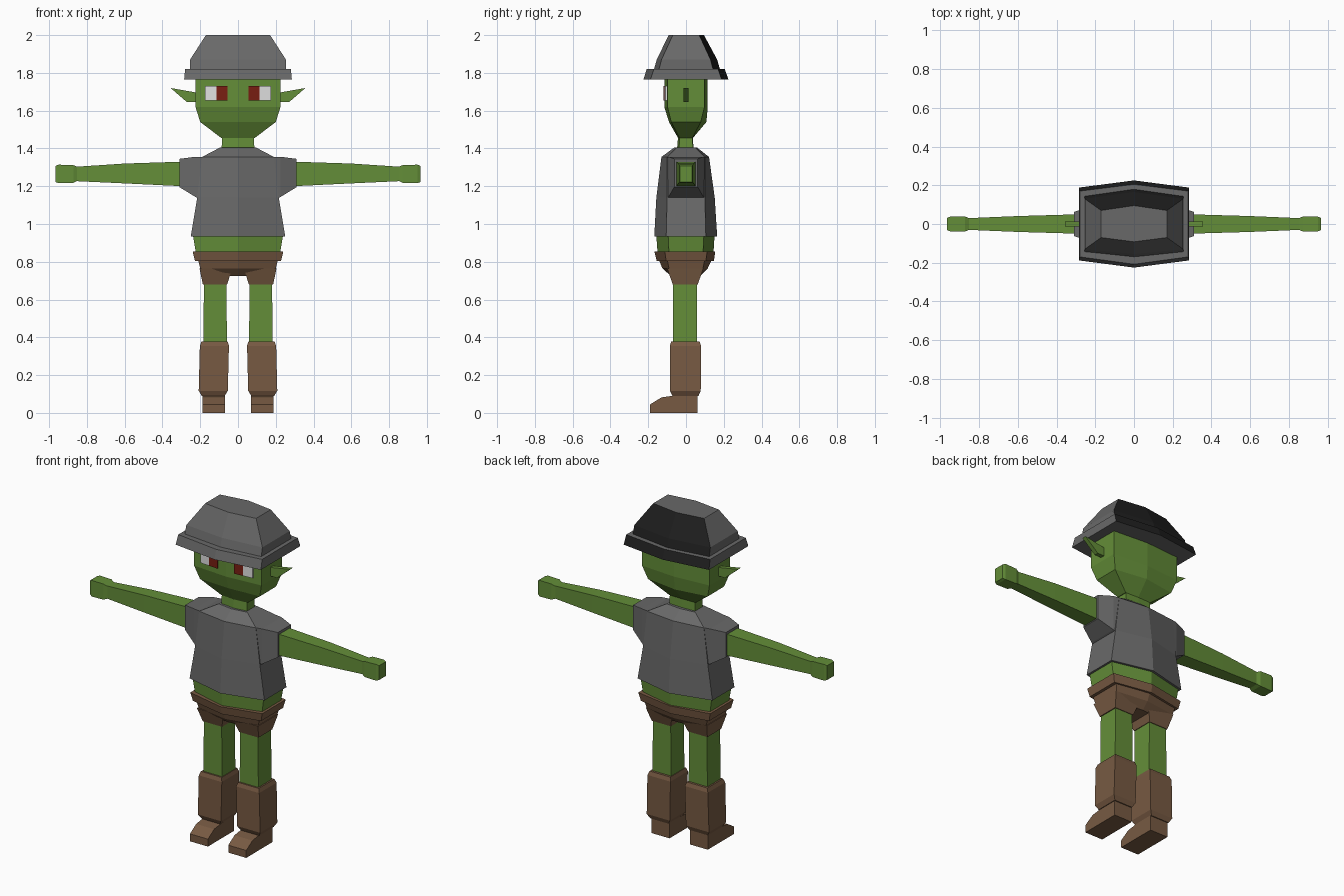
import bpy, bmesh, math
from mathutils import Vector


def material(name, rgb):
    m = bpy.data.materials.new(name)
    m.diffuse_color = (*rgb, 1)
    return m


GREEN = material("green skin", (0.127, 0.270, 0.040))
GREY = material("grey cloth", (0.140, 0.140, 0.140))
BLACK = material("black cloth", (0.014, 0.014, 0.014))
BROWN = material("brown leather", (0.185, 0.102, 0.055))
WHITE = material("eye white", (0.75, 0.75, 0.75))
RED = material("eye red", (0.190, 0.013, 0.006))


def loft(name, rings, mat, back_mat=None):
    """Skin a stack of equal-length point rings and cap both ends."""
    bm = bmesh.new()
    loops = [[bm.verts.new(p) for p in ring] for ring in rings]
    n = len(loops[0])
    for a, b in zip(loops, loops[1:]):
        for i in range(n):
            j = (i + 1) % n
            bm.faces.new((a[i], a[j], b[j], b[i]))
    bm.faces.new(loops[0][::-1])
    bm.faces.new(loops[-1])
    bmesh.ops.recalc_face_normals(bm, faces=bm.faces)
    bm.normal_update()
    if back_mat:
        for f in bm.faces:
            f.material_index = 1 if f.normal.y > 0.3 else 0
    mesh = bpy.data.meshes.new(name)
    bm.to_mesh(mesh)
    bm.free()
    mesh.materials.append(mat)
    if back_mat:
        mesh.materials.append(back_mat)
    ob = bpy.data.objects.new(name, mesh)
    bpy.context.collection.objects.link(ob)
    return ob


def hexring(z, w, front, back, side):
    """Six-sided section: flat sides, pointed middle at front and back."""
    return [(-w, -side, z), (0, -front, z), (w, -side, z),
            (w, side, z), (0, back, z), (-w, side, z)]


def rect_z(z, x0, x1, y0, y1):
    return [(x0, y0, z), (x1, y0, z), (x1, y1, z), (x0, y1, z)]


def rect_x(x, y, z0, z1):
    return [(x, -y, z0), (x, y, z0), (x, y, z1), (x, -y, z1)]


def flip(rings, s):
    return [[(s * x, y, z) for x, y, z in r] for r in rings]


def body(name, sections, mat, back_mat=None):
    return loft(name, [hexring(*s) for s in sections], mat, back_mat)


# Hat: brim and crown, black on the back
body("hat_brim", [(1.765, 0.285, 0.225, 0.225, 0.188),
                  (1.820, 0.280, 0.208, 0.205, 0.170)], GREY, BLACK)
body("hat_crown", [(1.80, 0.256, 0.175, 0.185, 0.148),
                   (1.87, 0.254, 0.155, 0.165, 0.130),
                   (2.00, 0.170, 0.092, 0.095, 0.070)], GREY, BLACK)

# Head and neck
body("head", [(1.455, 0.088, 0.042, 0.036, 0.034),
              (1.54, 0.200, 0.090, 0.108, 0.078),
              (1.62, 0.225, 0.115, 0.115, 0.098),
              (1.79, 0.225, 0.115, 0.115, 0.098)], GREEN)
body("neck", [(1.37, 0.088, 0.050, 0.042, 0.038),
              (1.46, 0.084, 0.042, 0.036, 0.034)], GREEN)

# Shirt and bare waist
body("shirt", [(0.935, 0.250, 0.168, 0.165, 0.105),
               (1.14, 0.216, 0.157, 0.152, 0.100),
               (1.355, 0.190, 0.130, 0.122, 0.100),
               (1.405, 0.095, 0.062, 0.058, 0.048)], GREY)
body("waist", [(0.84, 0.222, 0.150, 0.145, 0.090),
               (0.95, 0.240, 0.158, 0.152, 0.095)], GREEN)

# Belt and trouser seat
body("belt", [(0.805, 0.228, 0.155, 0.148, 0.105),
              (0.855, 0.240, 0.168, 0.155, 0.112)], BROWN)
body("trouser_seat", [(0.725, 0.150, 0.080, 0.075, 0.065),
                      (0.765, 0.200, 0.125, 0.115, 0.090),
                      (0.815, 0.212, 0.145, 0.138, 0.100)], BROWN)

for s, side in ((-1, "left"), (1, "right")):
    # Sleeve, arm and hand
    loft("sleeve_" + side, flip([rect_x(0.185, 0.100, 1.125, 1.356),
                                 rect_x(0.225, 0.093, 1.143, 1.356),
                                 rect_x(0.310, 0.062, 1.195, 1.345)], s), GREY)
    loft("arm_" + side, flip([rect_x(0.29, 0.050, 1.200, 1.330),
                              rect_x(0.60, 0.041, 1.215, 1.320),
                              rect_x(0.86, 0.030, 1.227, 1.303)], s), GREEN)
    loft("hand_" + side, flip([rect_x(0.850, 0.030, 1.228, 1.302),
                               rect_x(0.872, 0.038, 1.218, 1.312),
                               rect_x(0.950, 0.038, 1.216, 1.314),
                               rect_x(0.965, 0.032, 1.222, 1.308)], s), GREEN)

    # Pointed ear
    outline = [(0.215, 1.645), (0.270, 1.645), (0.357, 1.720), (0.215, 1.695)]
    loft("ear_" + side, flip([[(x, y, z) for x, z in outline]
                              for y in (-0.013, 0.013)], s), GREEN)

    # Eye plates lying on the angled face
    for part, x0, x1, mat in (("iris", 0.055, 0.115, RED),
                              ("eye_white", 0.115, 0.175, WHITE)):
        def face_y(x):
            return -0.115 + 0.017 * x / 0.225
        plate = [[(x, face_y(x) - d, z) for x, z in
                  ((x0, 1.655), (x1, 1.655), (x1, 1.73), (x0, 1.73))]
                 for d in (-0.001, 0.008)]
        loft(part + "_" + side, flip(plate, s), mat)

    # Trouser leg, bare leg, boot shaft
    loft("trouser_leg_" + side, flip([rect_z(0.68, 0.058, 0.186, -0.070, 0.062),
                                      rect_z(0.765, 0.030, 0.204, -0.100, 0.092)], s), BROWN)
    loft("leg_" + side, flip([rect_z(0.35, 0.058, 0.184, -0.068, 0.058),
                              rect_z(0.70, 0.062, 0.180, -0.068, 0.058)], s), GREEN)
    loft("boot_shaft_" + side, flip([rect_z(0.090, 0.070, 0.192, -0.072, 0.066),
                                     rect_z(0.117, 0.054, 0.208, -0.086, 0.078),
                                     rect_z(0.355, 0.048, 0.202, -0.086, 0.080),
                                     rect_z(0.378, 0.055, 0.193, -0.078, 0.072)], s), BROWN)

    # Foot with a sloping toe
    profile = [(0.06, 0), (-0.19, 0), (-0.19, 0.045), (-0.13, 0.082),
               (-0.06, 0.092), (0.06, 0.095)]
    loft("foot_" + side, flip([[(x, y, z) for y, z in profile]
                               for x in (0.068, 0.188)], s), BROWN)
